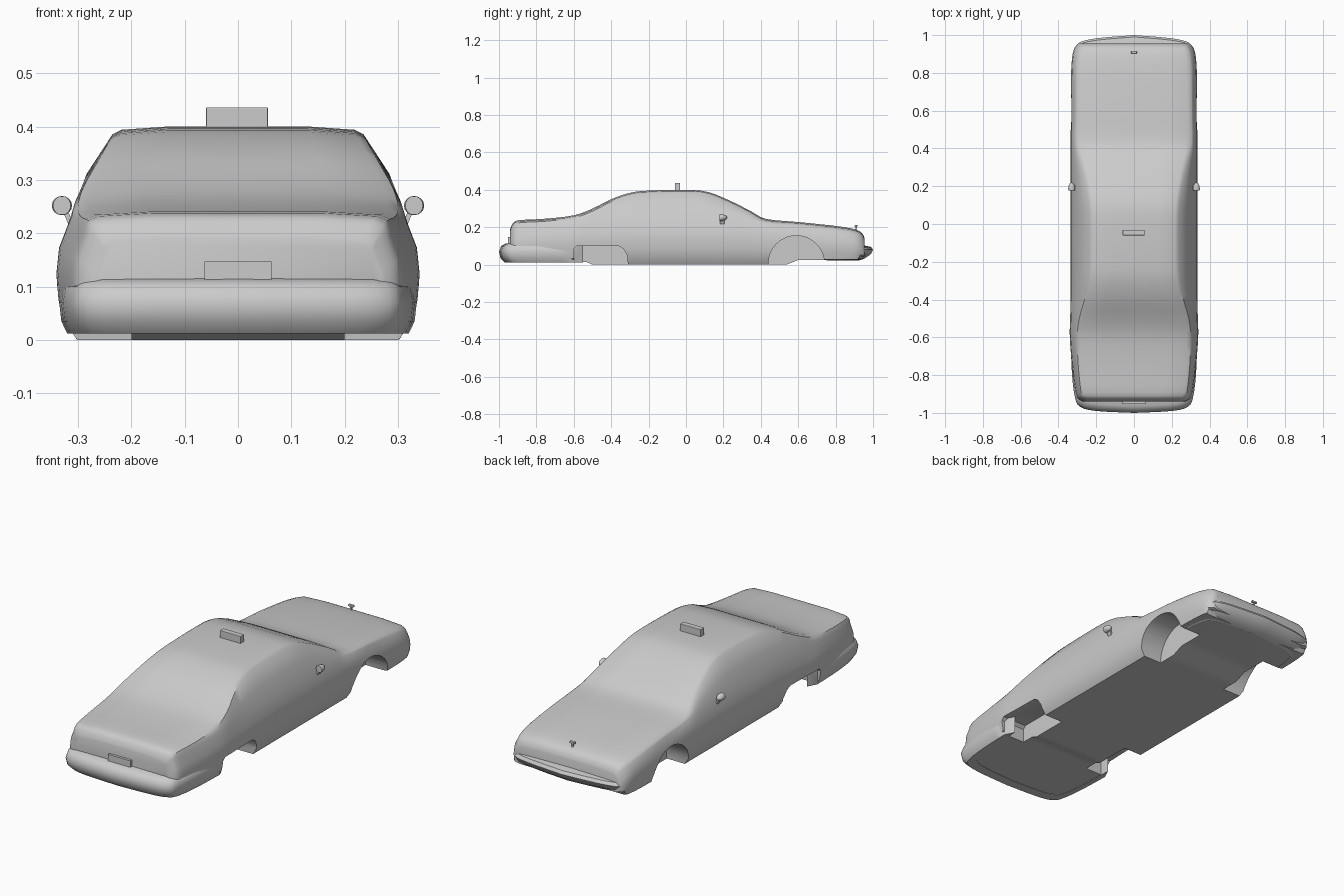
import bpy, bmesh, math
from mathutils import Vector

cube = bpy.data.objects.get("Cube")
if cube:
    bpy.data.objects.remove(cube, do_unlink=True)

paint = bpy.data.materials.new("plain_grey")
paint.use_nodes = True
GREY = (0.6, 0.6, 0.6, 1)
paint.diffuse_color = GREY
for node in paint.node_tree.nodes:
    if node.type == 'BSDF_PRINCIPLED':
        node.inputs["Base Color"].default_value = GREY


def finish(name, bm):
    """Turn a bmesh into a named, painted object."""
    bmesh.ops.recalc_face_normals(bm, faces=bm.faces)
    mesh = bpy.data.meshes.new(name)
    bm.to_mesh(mesh)
    bm.free()
    mesh.materials.append(paint)
    ob = bpy.data.objects.new(name, mesh)
    bpy.context.scene.collection.objects.link(ob)
    return ob


def activate(ob):
    bpy.ops.object.select_all(action='DESELECT')
    ob.select_set(True)
    bpy.context.view_layer.objects.active = ob


def smooth(ob, degrees=35):
    activate(ob)
    bpy.ops.object.shade_smooth_by_angle(angle=math.radians(degrees))


def loft(name, rings):
    """Skin closed rings of equal length and cap both ends."""
    bm = bmesh.new()
    loops = [[bm.verts.new(p) for p in ring] for ring in rings]
    n = len(loops[0])
    for a, b in zip(loops, loops[1:]):
        for i in range(n):
            j = (i + 1) % n
            bm.faces.new((a[i], a[j], b[j], b[i]))
    bm.faces.new(loops[0])
    bm.faces.new(loops[-1])
    return finish(name, bm)


def spline(points, steps):
    """Smooth curve through points of any dimension."""
    pts = [Vector(p) for p in points]
    out = []
    for i in range(len(pts) - 1):
        p0, p1, p2 = pts[max(i - 1, 0)], pts[i], pts[i + 1]
        p3 = pts[min(i + 2, len(pts) - 1)]
        for k in range(steps):
            t = k / steps
            out.append(0.5 * (2 * p1 + (p2 - p0) * t
                              + (2 * p0 - 5 * p1 + 4 * p2 - p3) * t ** 2
                              + (3 * p1 - p0 - 3 * p2 + p3) * t ** 3))
    return out + [pts[-1]]


def box(name, low, high, bevel=0):
    rings = [[(x, low[1], low[2]), (x, high[1], low[2]),
              (x, high[1], high[2]), (x, low[1], high[2])] for x in (low[0], high[0])]
    ob = loft(name, rings)
    if bevel:
        mod = ob.modifiers.new("bevel", 'BEVEL')
        mod.width, mod.segments = bevel, 2
    return ob


# Body stations: y, half width, top height, shoulder height, roof half width
stations = [
    (-.94, .27, .19, .165, .25), (-.925, .295, .222, .185, .265),
    (-.89, .31, .238, .20, .28), (-.75, .328, .246, .21, .295),
    (-.6, .34, .264, .22, .30), (-.5, .338, .30, .225, .29),
    (-.4, .336, .35, .23, .262), (-.3, .335, .384, .235, .243),
    (-.2, .335, .396, .237, .236), (0, .335, .40, .237, .235),
    (.12, .335, .388, .237, .24), (.25, .335, .335, .235, .262),
    (.35, .335, .284, .23, .285), (.43, .335, .244, .223, .30),
    (.6, .335, .228, .205, .305), (.8, .333, .207, .185, .30),
    (.9, .325, .19, .165, .29), (.94, .31, .17, .145, .28),
    (.955, .295, .14, .125, .27)]


def section(y, w, top, shoulder, roof):
    floor = .014 if y < -.5 else 0 if y < .6 else .025 if y < .92 else .045
    half = [(.9 * w, floor)]
    for width, level in ((.965, .15), (.99, .35), (1, .56), (.985, .78), (.93, 1)):
        half.append((width * w, max(floor + .002 + .01 * level, level * shoulder)))
    edge = top - .014
    bulge = .07 * (edge - shoulder)
    half.append(((.93 * w + roof) / 2 + bulge, (shoulder + edge) / 2))
    half += [(roof, edge), (.93 * roof, top - .006), (.56 * roof, top)]
    outline = half + [(-x, z) for x, z in reversed(half)]
    return [(x, y, z) for x, z in outline]


body = loft("car_body", [section(*s) for s in spline(stations, 3)])

# Wheel openings, front round and rear flat topped, cut on both sides
arch = [(.59 + .15 * math.cos(a), .005 + .15 * math.sin(a))
        for a in (math.pi * i / 20 for i in range(21))]
front_well = [(.74, -.05)] + arch + [(.44, -.05)]
rear_well = [(-.6, -.05), (-.6, .085), (-.585, .1), (-.36, .1),
             (-.335, .085), (-.315, .05), (-.305, -.05)]
activate(body)
for side in (1, -1):
    for outline in (front_well, rear_well):
        cutter = loft("well_cutter", [[(side * x, y, z) for y, z in outline]
                                      for x in (.2, .5)])
        cutter.hide_render = True
        activate(body)
        mod = body.modifiers.new("well", 'BOOLEAN')
        mod.operation, mod.solver, mod.object = 'DIFFERENCE', 'EXACT', cutter
        bpy.ops.object.modifier_apply(modifier=mod.name)
        bpy.data.objects.remove(cutter, do_unlink=True)
smooth(body)


# Bumpers wrap around each end; the profile is (inset, height)
def bumper(name, plan, profile):
    half = spline(plan, 3)
    path = [(p.x, p.y) for p in half] + [(-p.x, p.y) for p in reversed(half[:-1])]
    rings = []
    for x, y in path:
        inward = -1 if y > 0 else 1
        rings.append([(x * (1 - 1.5 * i), y + inward * i, z) for i, z in profile])
    smooth(loft(name, rings), 40)


bumper("trunk_end_bumper",
       [(.335, -.63), (.328, -.8), (.312, -.92), (.285, -.968), (.2, -.99), (0, -1)],
       [(.08, .012), (.03, .012), (.008, .035), (0, .07), (.012, .1),
        (.035, .113), (.08, .117)])
bumper("hood_end_bumper",
       [(.328, .83), (.32, .9), (.295, .957), (.2, .983), (0, 1)],
       [(.08, .022), (.05, .03), (.012, .056), (0, .08), (.01, .095),
        (.05, .103), (.08, .105)])

# Number plate, roof sign and hood ornament
box("number_plate", (-.063, -.953, .1), (.063, -.935, .147))
box("roof_sign", (-.06, -.06, .395), (.056, -.032, .436), .002)
box("ornament_stem", (-.004, .905, .18), (.004, .913, .207))
box("ornament_head", (-.015, .902, .203), (.015, .916, .213), .003)

# Door mirrors on short stalks
for side, label in ((1, "left"), (-1, "right")):
    bm = bmesh.new()
    bmesh.ops.create_uvsphere(bm, u_segments=12, v_segments=8, radius=1)
    for v in bm.verts:
        v.co = (side * .33 + v.co.x * .019, .185 + max(v.co.y, -.2) * .035,
                .252 + v.co.z * .018)
    smooth(finish(label + "_mirror", bm), 50)
    loft(label + "_mirror_stalk",
         [[(side * (x + dx), .195 + dy, z) for dx, dy in
           ((-.005, -.012), (.005, -.012), (.005, .012), (-.005, .012))]
          for x, z in ((.312, .215), (.325, .245))])
